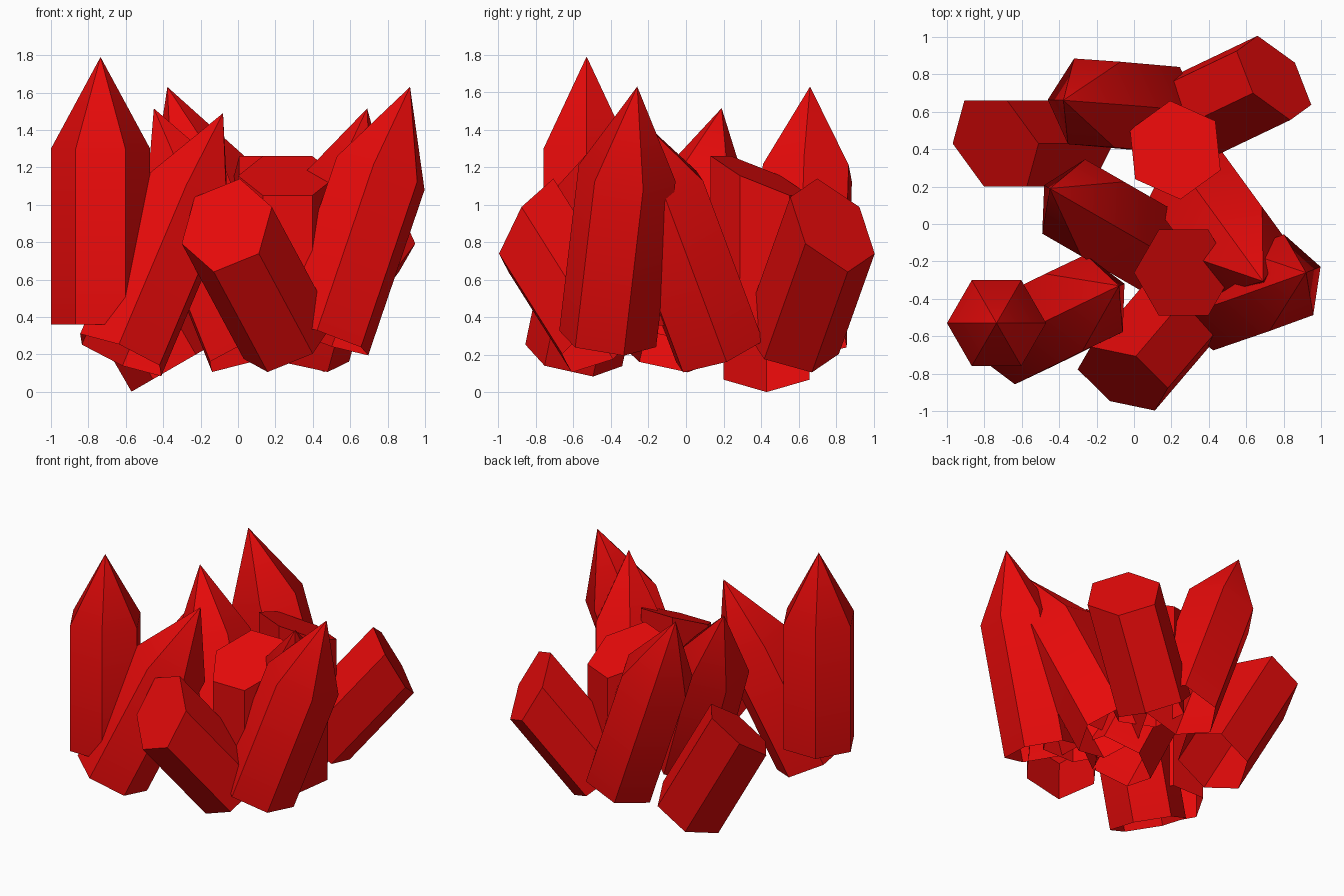
import bpy, bmesh, math
from mathutils import Vector, Matrix

if "Cube" in bpy.data.objects:
    bpy.data.objects.remove(bpy.data.objects["Cube"])

RADIUS = 0.265      # hexagon corner radius of every crystal
SHOULDER = 0.94     # shaft length below a pointed tip
APEX = 1.43         # full length of a pointed crystal
FLAT = 0.80         # mid length of a crystal with a slanted flat end
SLOPE = 0.457       # slant of that flat end

red = bpy.data.materials.new("crystal red")
red.diffuse_color = (0.8, 0.003, 0.003, 1)
red.use_nodes = True
red.node_tree.nodes["Principled BSDF"].inputs["Base Color"].default_value = red.diffuse_color


def crystal(name, tip, axis, corner, pointed, group=Matrix()):
    """Open-bottomed hexagonal crystal ending at tip, one edge towards corner."""
    z = Vector(axis).normalized()
    x = Vector(corner)
    x = (x - z * x.dot(z)).normalized()
    y = z.cross(x)
    base = Vector(tip) - z * (APEX if pointed else FLAT)
    frame = Matrix.Translation(base) @ Matrix((x, y, z)).transposed().to_4x4()

    bm = bmesh.new()
    ring = [(RADIUS * math.cos(math.radians(60 * i)),
             RADIUS * math.sin(math.radians(60 * i))) for i in range(6)]
    low = [bm.verts.new((px, py, 0)) for px, py in ring]
    top = [bm.verts.new((px, py, SHOULDER if pointed else FLAT + SLOPE * py))
           for px, py in ring]
    for i in range(6):
        j = (i + 1) % 6
        bm.faces.new((low[i], low[j], top[j], top[i]))
    if pointed:
        apex = bm.verts.new((0, 0, APEX))
        for i in range(6):
            bm.faces.new((top[i], top[(i + 1) % 6], apex))
    else:
        bm.faces.new(top)
    bm.transform(group @ frame)

    mesh = bpy.data.meshes.new(name)
    bm.to_mesh(mesh)
    bm.free()
    mesh.materials.append(red)
    obj = bpy.data.objects.new(name, mesh)
    bpy.context.collection.objects.link(obj)
    # Soft shoulder, sharp long edges
    bpy.ops.object.select_all(action='DESELECT')
    obj.select_set(True)
    bpy.context.view_layer.objects.active = obj
    bpy.ops.object.shade_smooth_by_angle(angle=math.radians(30))


# Cluster of four crystals, repeated turned about the vertical
turned = Matrix.Translation((0.357, 0.05, 0)) @ Matrix.Rotation(math.radians(156), 4, 'Z')
for label, group in (("front", Matrix()), ("back", turned)):
    crystal(label + "_outer_point", (0.92, -0.26, 1.63), (0.32, 0.11, 0.94),
            (0.94, 0.342, -0.36), True, group)
    crystal(label + "_inner_point", (-0.45, 0.19, 1.515), (-0.52, 0.30, 1.298),
            (-0.866, 0.5, 0), True, group)
    crystal(label + "_leaning_flat", (-0.06, -0.827, 0.89), (-0.414, -0.485, 0.77),
            (0.909, -0.19, 0.369), False, group)
    crystal(label + "_upright_flat", (0.265, -0.26, 1.155), (0, 0, 1),
            (1, 0, 0), False, group)

# Three crystals on the left side
crystal("left_upright_point", (-0.735, -0.53, 1.79), (0, 0, 1), (1, 0, 0), True)
crystal("left_leaning_point", (-0.08, -0.33, 1.49), (0.55, 0.27, 1.30),
        (-0.01, -0.24, 0.05), True)
crystal("left_leaning_flat", (-0.74, 0.43, 0.826), (-0.5, 0, 0.866), (1, 0, 0), False)
